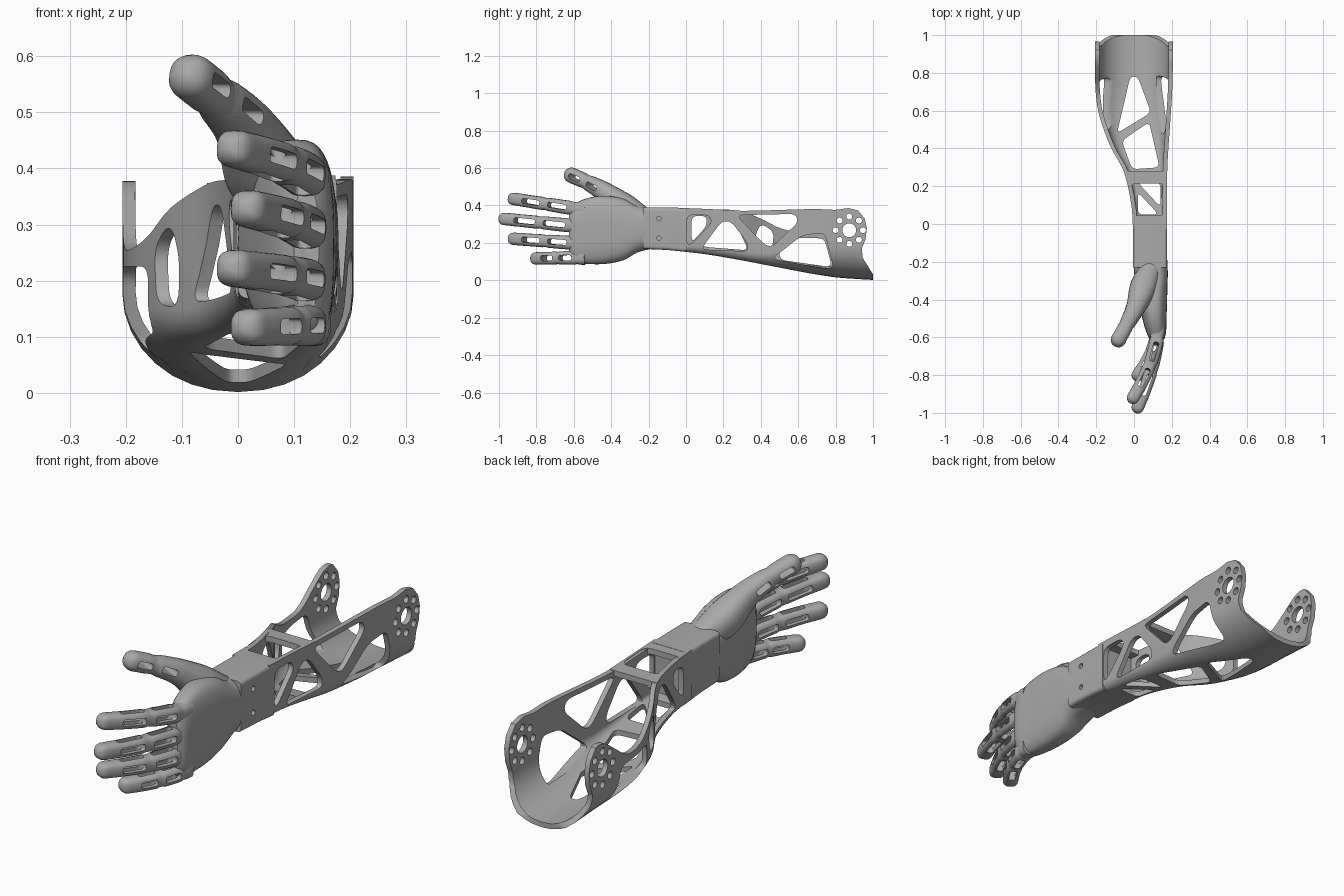
import bpy, bmesh, math
from mathutils import Vector

cube = bpy.data.objects.get("Cube")
if cube:
    bpy.data.objects.remove(cube, do_unlink=True)

GREY = (0.4, 0.4, 0.4, 1)
grey = bpy.data.materials.new("plastic grey")
grey.use_nodes = True
grey.diffuse_color = GREY
grey.node_tree.nodes["Principled BSDF"].inputs["Base Color"].default_value = GREY
X, Y, Z = Vector((1, 0, 0)), Vector((0, 1, 0)), Vector((0, 0, 1))
O = Vector()
WALL = 0.023


def lookup(table, s):
    """Smooth interpolation of table rows, keyed by their first column."""
    n = len(table)
    s = min(max(s, table[0][0]), table[-1][0])
    i = max(j for j in range(n - 1) if table[j][0] <= s)
    a, b = table[i], table[i + 1]
    a0, b1 = table[max(i - 1, 0)], table[min(i + 2, n - 1)]
    h = b[0] - a[0]
    t = (s - a[0]) / h
    out = []
    for c in range(1, len(a)):
        ma = (b[c] - a0[c]) / (b[0] - a0[0]) * h
        mb = (b1[c] - a[c]) / (b1[0] - a[0]) * h
        out.append(a[c] * (2*t**3 - 3*t*t + 1) + ma * (t**3 - 2*t*t + t)
                   + b[c] * (3*t*t - 2*t**3) + mb * (t**3 - t*t))
    return out


def add_loft(bm, rings):
    rows = [[bm.verts.new(p) for p in r] for r in rings]
    n = len(rows[0])
    for a, b in zip(rows, rows[1:]):
        for i in range(n):
            j = (i + 1) % n
            bm.faces.new((a[i], a[j], b[j], b[i]))
    bm.faces.new(rows[0][::-1])
    bm.faces.new(rows[-1])


def make(name, bm):
    bmesh.ops.recalc_face_normals(bm, faces=bm.faces)
    mesh = bpy.data.meshes.new(name)
    bm.to_mesh(mesh)
    bm.free()
    mesh.materials.append(grey)
    obj = bpy.data.objects.new(name, mesh)
    bpy.context.scene.collection.objects.link(obj)
    return obj


def loft(name, rings):
    bm = bmesh.new()
    add_loft(bm, rings)
    return make(name, bm)


def rounded(pts, r):
    """Polygon with each corner replaced by a small curve."""
    out = []
    pts = [Vector(p) for p in pts]
    for i, p in enumerate(pts):
        a, b = pts[i - 1] - p, pts[(i + 1) % len(pts)] - p
        a = p + a.normalized() * min(r, a.length * 0.45)
        b = p + b.normalized() * min(r, b.length * 0.45)
        for k in range(6):
            t = k / 5
            out.append(a * (1-t)**2 + p * 2*t*(1-t) + b * t*t)
    return out


def circle(cx, cy, r, n=20):
    return [(cx + r * math.cos(math.tau * k / n), cy + r * math.sin(math.tau * k / n))
            for k in range(n)]


def prism(bm, pts, origin, u, v, w, lo, hi):
    add_loft(bm, [[origin + u * p[0] + v * p[1] + w * d for p in pts] for d in (lo, hi)])


def cut(obj, bm):
    cutter = make("cutter", bm)
    cutter.hide_render = True
    mod = obj.modifiers.new("openings", "BOOLEAN")
    mod.operation, mod.solver, mod.object = "DIFFERENCE", "EXACT", cutter
    mod.use_self = True
    bpy.context.view_layer.update()
    dg = bpy.context.evaluated_depsgraph_get()
    mesh = bpy.data.meshes.new_from_object(obj.evaluated_get(dg))
    obj.modifiers.clear()
    obj.data = mesh
    bpy.data.objects.remove(cutter, do_unlink=True)


def oval(c, t, ru, rv, power, n=24):
    u = t.cross(Z).normalized()
    v = u.cross(t)
    f = lambda q: math.copysign(abs(q) ** (2 / power), q)
    return [c + u * ru * f(math.cos(math.tau * k / n)) + v * rv * f(math.sin(math.tau * k / n))
            for k in range(n)]


# Forearm frame: y, left x, right x, floor z, left rim z, right rim z, corner width, corner height
ARM = [(-0.03, -0.005, 0.174, 0.155, 0.385, 0.385, 0.03, 0.03),
       (0.1, -0.014, 0.174, 0.14, 0.38, 0.38, 0.04, 0.04),
       (0.28, -0.055, 0.176, 0.11, 0.372, 0.372, 0.05, 0.05),
       (0.4, -0.12, 0.182, 0.087, 0.33, 0.373, 0.07, 0.06),
       (0.5, -0.16, 0.189, 0.068, 0.28, 0.376, 0.1, 0.085),
       (0.6, -0.19, 0.196, 0.048, 0.257, 0.379, 0.135, 0.115),
       (0.7, -0.203, 0.202, 0.03, 0.262, 0.381, 0.17, 0.145),
       (0.8, -0.206, 0.205, 0.016, 0.33, 0.377, 0.195, 0.165),
       (0.87, -0.206, 0.206, 0.01, 0.374, 0.386, 0.2, 0.17),
       (1.0, -0.206, 0.206, 0.002, 0.374, 0.386, 0.2, 0.17)]


def arm_section(y):
    xl, xr, zb, zl, zr, rx, rz = lookup(ARM, y)
    rx = min(rx, (xr - xl) * 0.49)
    ring = []
    for inset in (0, WALL):
        a, b = rx - inset, rz - inset
        path = [(xr - inset, zr)]
        for cx, start in ((xr - rx, 0), (xl + rx, 90)):
            for k in range(9):
                ang = math.radians(start + k * 11.25)
                path.append((cx + a * math.cos(ang), zb + rz - b * math.sin(ang)))
        path.append((xl + inset, zl))
        ring += path if inset == 0 else path[::-1]
    return [Vector((x, y, z)) for x, z in ring]


forearm = loft("forearm_frame", [arm_section(-0.03 + 1.03 * k / 36) for k in range(37)])

right_windows = [
    [(0.005, 0.19), (0.005, 0.35), (0.12, 0.35), (0.14, 0.31), (0.03, 0.195)],
    [(0.08, 0.165), (0.19, 0.315), (0.24, 0.315), (0.33, 0.2), (0.33, 0.155)],
    [(0.27, 0.348), (0.585, 0.355), (0.6, 0.31), (0.46, 0.18), (0.42, 0.19)],
    [(0.46, 0.115), (0.62, 0.24), (0.74, 0.255), (0.79, 0.06), (0.7, 0.07)]]
left_windows = [
    [(0.03, 0.2), (0.03, 0.345), (0.11, 0.345), (0.11, 0.29)],
    [(0.08, 0.18), (0.19, 0.335), (0.25, 0.335), (0.335, 0.16)],
    [(0.375, 0.15), (0.37, 0.24), (0.4, 0.305), (0.47, 0.26), (0.46, 0.16)],
    [(0.5, 0.225), (0.6, 0.225), (0.74, 0.225), (0.78, 0.07), (0.5, 0.11)]]
floor_windows = [
    [(0.02, 0.05), (0.13, 0.05), (0.02, 0.17)],
    [(0.14, 0.09), (0.14, 0.22), (0.02, 0.22)],
    [(-0.065, 0.44), (0.08, 0.54), (0.135, 0.3), (-0.01, 0.29)],
    [(-0.02, 0.78), (0.02, 0.78), (0.09, 0.59), (-0.09, 0.48)]]
back_trim = [(0.86, 0.388), (0.92, 0.373), (0.955, 0.33), (0.967, 0.28), (0.96, 0.22),
             (0.94, 0.17), (0.945, 0.12), (1.01, 0.015), (1.1, 0.015), (1.1, 0.6), (0.86, 0.6)]
HUB = (0.873, 0.268)

bm = bmesh.new()
for w in right_windows:
    prism(bm, rounded(w, 0.035), O, Y, Z, X, 0.12, 0.4)
for w in left_windows:
    prism(bm, rounded(w, 0.035), O, Y, Z, X, -0.4, 0.06)
for w in floor_windows:
    prism(bm, rounded(w, 0.03), O, X, Y, Z, -0.1, 0.19)
prism(bm, back_trim, O, Y, Z, X, -0.4, 0.4)
# Elbow hinge holes
prism(bm, circle(*HUB, 0.037), O, Y, Z, X, -0.41, 0.41)
for cx, cz in circle(*HUB, 0.073, 8):
    prism(bm, circle(cx, cz, 0.016, 14), O, Y, Z, X, -0.42, 0.42)
cut(forearm, bm)

# Bridge over the front of the frame, with a window
rings = []
for k in range(11):
    y = -0.03 + 0.031 * k
    xl, xr, _, _, zt, _, _ = lookup(ARM, y)
    rings.append([Vector((x, y, z)) for x, z in
                  ((xl, zt - WALL), (xr, zt - WALL), (xr, zt + 0.002), (xl, zt + 0.002))])
bridge = loft("top_bridge", rings)
bm = bmesh.new()
prism(bm, rounded([(-0.01, 0.045), (0.165, 0.045), (0.165, 0.215), (-0.02, 0.215)], 0.035),
      O, X, Y, Z, 0.2, 0.6)
cut(bridge, bm)

# Wrist block with bolt holes
wrist = loft("wrist_block", [
    [Vector((p[0], y, p[1]))
     for p in rounded([(0, zb), (0.176, zb), (0.176, zt), (-0.005, zt)], 0.02)]
    for y, zb, zt in ((-0.23, 0.168, 0.39), (-0.1, 0.162, 0.389), (0, 0.152, 0.387))])
bm = bmesh.new()
for z in (0.33, 0.225):
    prism(bm, circle(-0.145, z, 0.012, 14), O, Y, Z, X, 0.14, 0.3)
cut(wrist, bm)

# Palm: y, centre x, centre z, half thickness, half height
PALM = [(-0.625, 0.122, 0.255, 0.022, 0.11), (-0.61, 0.122, 0.255, 0.038, 0.14),
        (-0.57, 0.117, 0.258, 0.053, 0.165), (-0.5, 0.108, 0.266, 0.064, 0.18),
        (-0.42, 0.101, 0.27, 0.074, 0.181), (-0.33, 0.094, 0.272, 0.083, 0.163),
        (-0.26, 0.09, 0.274, 0.089, 0.125), (-0.19, 0.088, 0.277, 0.088, 0.11)]
rings = []
for k in range(25):
    y = -0.625 + 0.435 * k / 24
    cx, cz, hx, hz = lookup(PALM, y)
    rings.append(oval(Vector((cx, y, cz)), Y, hx, hz, 2.9, 40))
loft("palm", rings)


def digit(name, table, slots, half, joints, power, top_slots):
    """Rounded tube along a path (t, x, y, z, radius) with open slots through it."""
    at = lambda t: Vector(lookup(table, t)[:3])
    way = lambda t: (at(min(t + 0.01, 1)) - at(max(t - 0.01, 0))).normalized()
    rings = []
    for k in range(31):
        t = k / 30
        r = lookup(table, t)[3]
        r *= 1 - sum(0.1 * math.exp(-((t - j) / 0.035) ** 2) for j in joints)
        rings.append(oval(at(t), way(t), r, r, power))
    r, end, d = table[-1][4], at(1), way(1)
    for deg in (20, 38, 55, 70, 82):
        a = math.radians(deg)
        rings.append(oval(end + d * r * math.sin(a), d, r * math.cos(a), r * math.cos(a), power))
    obj = loft(name, rings)
    bm = bmesh.new()
    for t in slots:
        c, d = at(t), way(t)
        u = d.cross(Z).normalized()
        v = u.cross(d)
        w = 0.014
        shape = rounded([(-half, -w), (half, -w), (half, w), (-half, w)], 0.012)
        prism(bm, shape, c, d, v, u, -0.1, 0.1)
        if top_slots:
            prism(bm, shape, c, d, u, v, -0.11, 0.11)
    cut(obj, bm)


# Fingers: base z, tip x, tip y, tip z
for name, zb, tx, ty, tz in (("index_finger", 0.375, -0.005, -0.95, 0.435),
                             ("middle_finger", 0.285, 0.02, -1.0, 0.328),
                             ("ring_finger", 0.195, -0.005, -0.95, 0.222),
                             ("little_finger", 0.122, 0.02, -0.83, 0.117)):
    ty += 0.03
    table = []
    for k in range(6):
        t = k / 5
        table.append((t, 0.127 + (tx - 0.127) * t ** 1.8, -0.54 + (ty + 0.54) * t,
                      zb + (tz - zb) * t, 0.039 - 0.006 * t))
    digit(name, table, (0.37, 0.73), 0.14 * (-0.54 - ty), (0.16, 0.55), 2.8, True)

# Thumb
digit("thumb", [(0, 0.095, -0.22, 0.335, 0.05), (0.25, 0.052, -0.33, 0.392, 0.072),
                (0.5, 0.012, -0.435, 0.472, 0.053), (0.75, -0.037, -0.53, 0.525, 0.042),
                (1, -0.082, -0.612, 0.562, 0.041)],
      (0.63, 0.9), 0.035, (0.77,), 2.3, False)

# Smooth shading with crisp edges
bpy.ops.object.select_all(action="DESELECT")
for obj in bpy.context.scene.objects:
    if obj.type == "MESH":
        obj.select_set(True)
        bpy.context.view_layer.objects.active = obj
bpy.ops.object.shade_smooth_by_angle(angle=math.radians(35))
